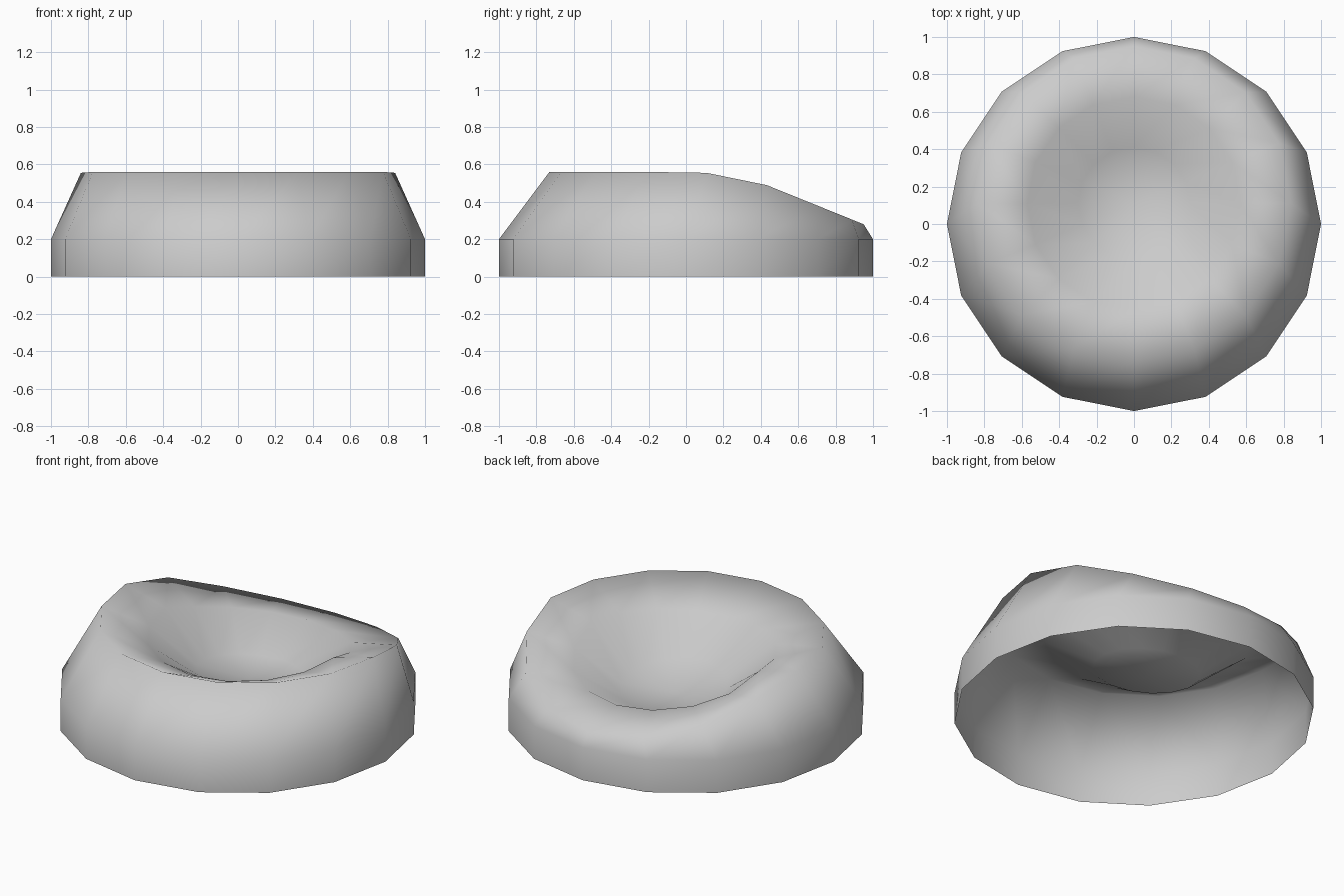
import bpy, bmesh, math

if "Cube" in bpy.data.objects:
    bpy.data.objects.remove(bpy.data.objects["Cube"])

SIDES = 16
SHIFT = 0.11   # the rim and hollow sit slightly towards the back


def blend(y, stops):
    """Height at depth y, interpolated through (y, z) stops."""
    for (y0, z0), (y1, z1) in zip(stops, stops[1:]):
        if y <= y1:
            t = max(0.0, (y - y0) / (y1 - y0))
            return z0 + (z1 - z0) * t
    return stops[-1][1]


def ring(bm, radius, centre_y, stops):
    verts = []
    for i in range(SIDES):
        a = math.tau * i / SIDES
        y = centre_y + radius * math.sin(a)
        verts.append(bm.verts.new((radius * math.cos(a), y, blend(y, stops))))
    return verts


def flat(z):
    return [(-1, z), (1, z)]


# Height profiles from front to back
rim_heights = [(-0.73, 0.56), (-0.1, 0.56), (0.11, 0.555), (0.43, 0.49), (0.95, 0.28)]
lip_heights = [(-0.46, 0.44), (0.11, 0.48), (0.35, 0.41), (0.68, 0.34)]
floor_heights = [(-0.2, 0.28), (0.42, 0.2)]

bm = bmesh.new()
rings = [
    ring(bm, 1.0, 0, flat(0)),                 # open base
    ring(bm, 1.0, 0, flat(0.2)),               # top of upright wall
    ring(bm, 0.84, SHIFT, rim_heights),        # sloping rim
    ring(bm, 0.57, SHIFT, lip_heights),        # edge of hollow
    ring(bm, 0.3, SHIFT, floor_heights),       # floor of hollow
]
for low, high in zip(rings, rings[1:]):
    for i in range(SIDES):
        j = (i + 1) % SIDES
        bm.faces.new((low[i], low[j], high[j], high[i]))

# Close the middle of the hollow
middle = bm.verts.new((0, SHIFT, 0.2))
for i in range(SIDES):
    bm.faces.new((rings[-1][i], rings[-1][(i + 1) % SIDES], middle))

mesh = bpy.data.meshes.new("hollow_cushion")
bm.to_mesh(mesh)
bm.free()
for face in mesh.polygons:
    face.use_smooth = True

cushion = bpy.data.objects.new("hollow_cushion", mesh)
bpy.context.collection.objects.link(cushion)

# Single plain grey
grey = bpy.data.materials.new("light_grey")
grey.use_nodes = True
colour = (0.6, 0.6, 0.6, 1)
grey.diffuse_color = colour
grey.node_tree.nodes["Principled BSDF"].inputs["Base Color"].default_value = colour
mesh.materials.append(grey)
